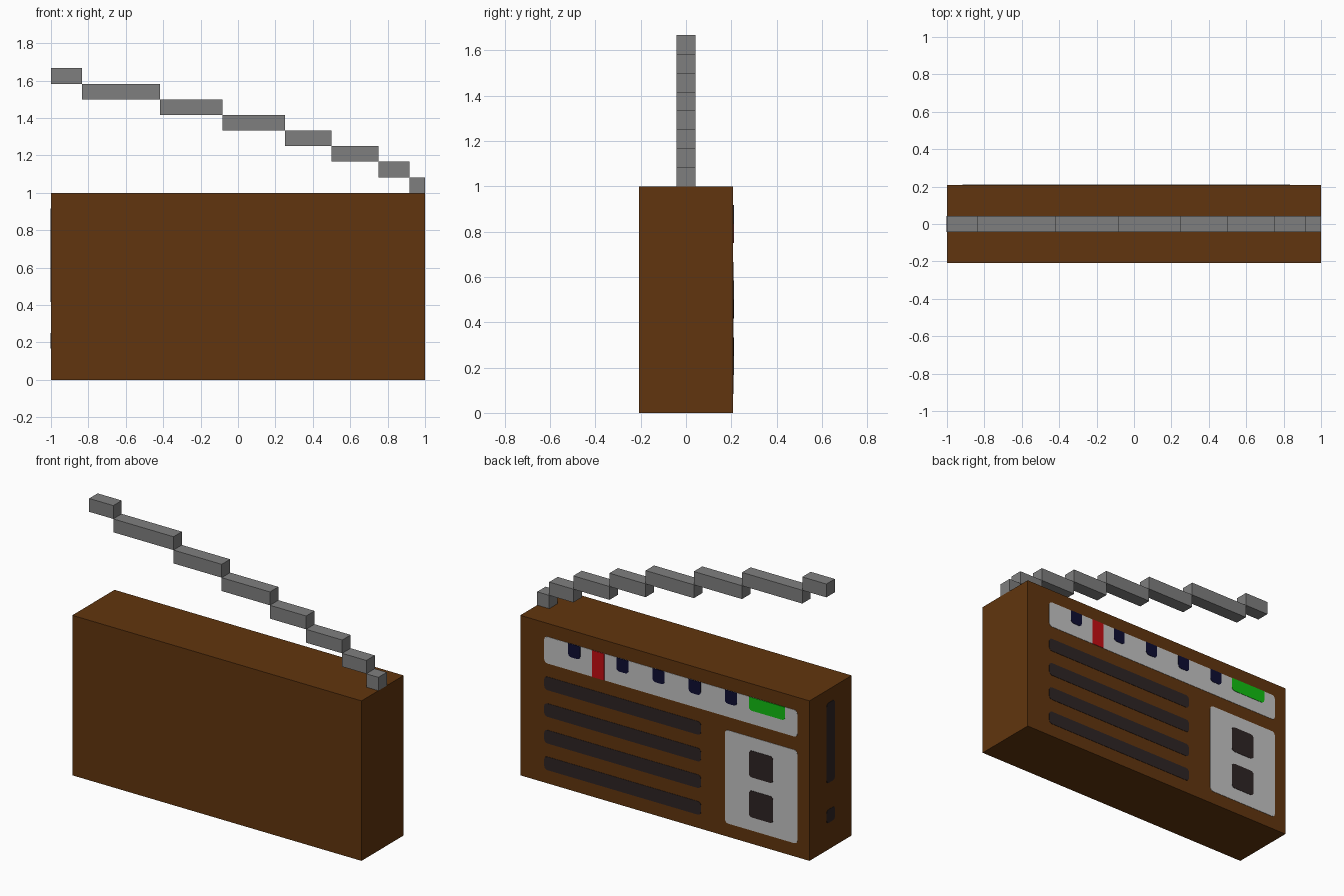
import bpy, bmesh, math
from mathutils import Vector

cube = bpy.data.objects.get("Cube")
if cube:
    bpy.data.objects.remove(cube, do_unlink=True)

U = 1 / 12            # module: the body is 24 x 5 x 12 modules
HALF_D = 2.5 * U


def material(name, rgb):
    lin = [((c / 255 + 0.055) / 1.055) ** 2.4 if c > 10 else c / 255 / 12.92 for c in rgb]
    m = bpy.data.materials.new(name)
    m.use_nodes = True
    m.diffuse_color = (*lin, 1)
    m.node_tree.nodes["Principled BSDF"].inputs["Base Color"].default_value = (*lin, 1)
    return m


brown = material("brown wood", (97, 53, 14))
grey = material("antenna grey", (127, 127, 127))
silver = material("silver panel", (195, 195, 195))
dark = material("dark grille", (46, 36, 36))
navy = material("navy knob", (13, 13, 50))
red = material("red pointer", (195, 13, 19))
green = material("green display", (18, 189, 18))


def finish(name, bm, mat):
    bmesh.ops.recalc_face_normals(bm, faces=bm.faces)
    mesh = bpy.data.meshes.new(name)
    bm.to_mesh(mesh)
    bm.free()
    mesh.materials.append(mat)
    obj = bpy.data.objects.new(name, mesh)
    bpy.context.collection.objects.link(obj)
    return obj


def box(name, lo, hi, mat):
    bm = bmesh.new()
    bmesh.ops.create_cube(bm, size=1)
    for v in bm.verts:
        v.co = Vector([a + (c + 0.5) * (b - a) for a, b, c in zip(lo, hi, v.co)])
    return finish(name, bm, mat)


# Plate positions in modules: u from the face's left edge, v down from its top
def on_back(u, v, t):
    return (1 - u * U, HALF_D + t, 1 - v * U)


def on_side(u, v, t):
    return (-1 - t, HALF_D - u * U, 1 - v * U)


def plate(name, place, u0, v0, u1, v1, mat, t=0.002, top=0.25, bottom=0.25):
    """Thin plate with separately rounded top and bottom corners."""
    corners = [(u0, v0, 1, 1, top, 180), (u1, v0, -1, 1, top, 270),
               (u1, v1, -1, -1, bottom, 0), (u0, v1, 1, -1, bottom, 90)]
    outline = []
    for u, v, su, sv, r, start in corners:
        for k in range(4 if r else 1):
            a = math.radians(start + 30 * k)
            outline.append((u + su * r + r * math.cos(a), v + sv * r + r * math.sin(a)))
    bm = bmesh.new()
    back = [bm.verts.new(place(u, v, 0)) for u, v in outline]
    front = [bm.verts.new(place(u, v, t)) for u, v in outline]
    bm.faces.new(back)
    bm.faces.new(front)
    n = len(outline)
    for i in range(n):
        j = (i + 1) % n
        bm.faces.new((back[i], back[j], front[j], front[i]))
    return finish(name, bm, mat)


# Case
box("case", (-1, -HALF_D, 0), (1, HALF_D, 1), brown)

# Stepped antenna rising from the left end to the right
edges = [24, 23, 21, 18, 15, 11, 7, 2, 0]
for i, (b, a) in enumerate(zip(edges, edges[1:])):
    box(f"antenna_section_{i + 1}", (-1 + a * U, -U / 2, 1 + i * U),
        (-1 + b * U, U / 2, 1 + (i + 1) * U), grey)

# Tuning strip with knobs, pointer and display
plate("tuning_strip", on_back, 2, 1, 23, 3, silver)
for i, u in enumerate((4, 8, 11, 14, 17)):
    plate(f"knob_{i + 1}", on_back, u, 1, u + 1, 2, navy, t=0.004, top=0)
plate("tuning_pointer", on_back, 6, 1, 7, 3, red, t=0.004, top=0, bottom=0)
plate("display", on_back, 19, 1, 22, 2, green, t=0.004, top=0)

# Speaker slots
for i, v in enumerate((4, 6, 8, 10)):
    plate(f"speaker_slot_{i + 1}", on_back, 2, v, 15, v + 1, dark)

# Control panel with two square buttons
plate("control_panel", on_back, 17, 4, 23, 11, silver)
for i, v in enumerate((5, 8)):
    plate(f"button_{i + 1}", on_back, 19, v, 21, v + 2, dark, t=0.004)

# Slider and socket on the right end
plate("side_slider", on_side, 2, 1, 3, 7, dark)
plate("side_socket", on_side, 2, 9, 3, 10, dark)
